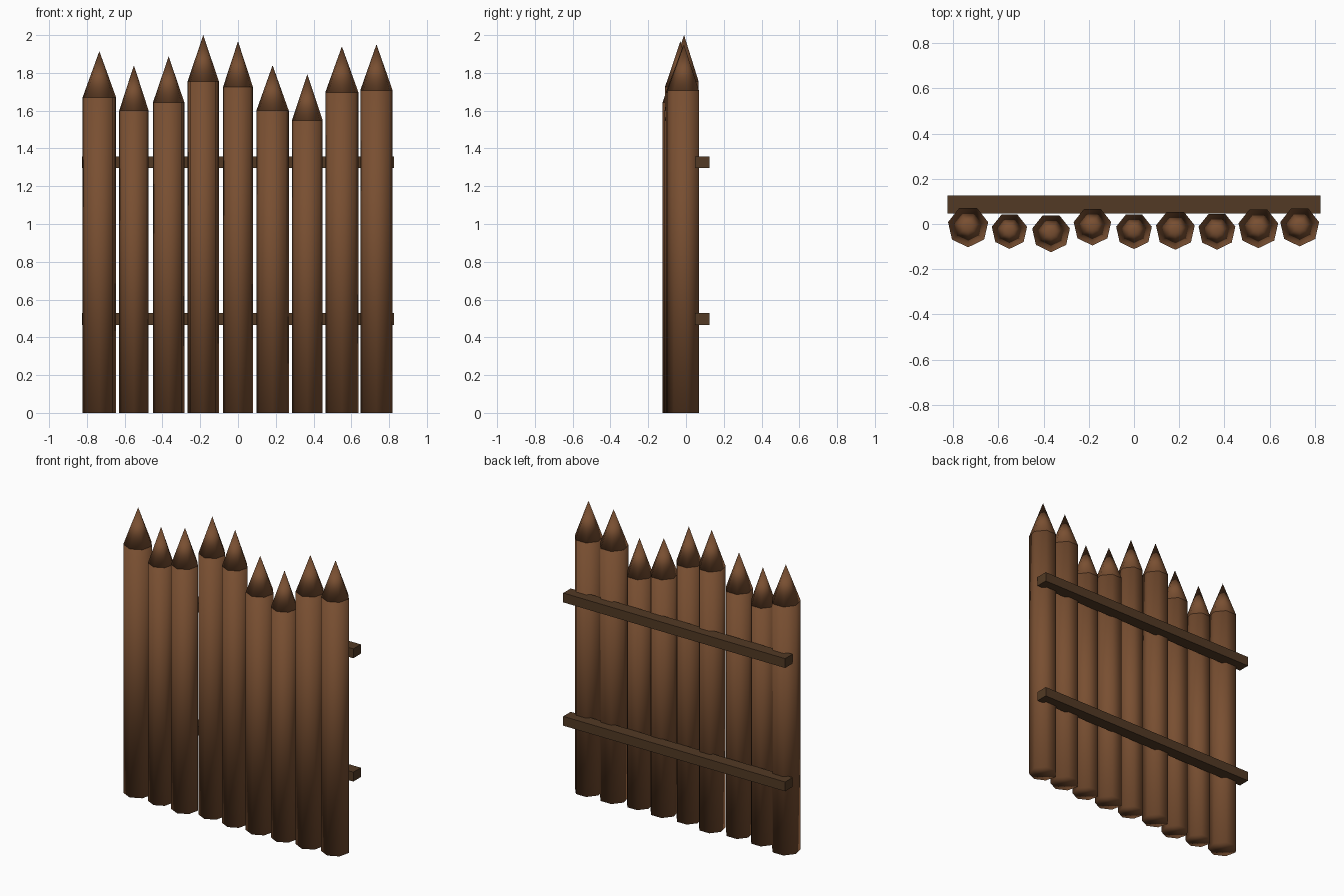
import bpy
import bmesh
import math
from mathutils import Matrix

if "Cube" in bpy.data.objects:
    bpy.data.objects.remove(bpy.data.objects["Cube"])


def material(name, rgb):
    m = bpy.data.materials.new(name)
    m.diffuse_color = (*rgb, 1)
    m.use_nodes = True
    m.node_tree.nodes["Principled BSDF"].inputs["Base Color"].default_value = m.diffuse_color
    return m


log_wood = material("log brown", (0.19, 0.078, 0.031))
rail_wood = material("dark rail brown", (0.085, 0.042, 0.018))


def finish(bm, name, mat, smooth):
    mesh = bpy.data.meshes.new(name)
    for f in bm.faces:
        f.smooth = smooth
    bm.to_mesh(mesh)
    bm.free()
    mesh.materials.append(mat)
    obj = bpy.data.objects.new(name, mesh)
    bpy.context.collection.objects.link(obj)
    return obj


def prism(bm, x, y, z0, z1, r0, r1):
    # seven-sided section with one corner pointing to the front
    bmesh.ops.create_cone(
        bm, cap_ends=True, segments=7, radius1=r0, radius2=r1, depth=z1 - z0,
        matrix=Matrix.Translation((x, y, (z0 + z1) / 2)) @ Matrix.Rotation(math.pi, 4, 'Z'))


# Sharpened logs: x, y, radius, shoulder height, tip height
logs = [
    (-0.734, -0.012, 0.091, 1.670, 1.915),
    (-0.551, -0.030, 0.080, 1.600, 1.840),
    (-0.367, -0.039, 0.0855, 1.643, 1.887),
    (-0.184, -0.010, 0.085, 1.755, 2.000),
    (0.000, -0.030, 0.081, 1.726, 1.967),
    (0.183, -0.026, 0.088, 1.600, 1.840),
    (0.367, -0.030, 0.0835, 1.548, 1.792),
    (0.550, -0.017, 0.090, 1.697, 1.940),
    (0.733, -0.011, 0.088, 1.707, 1.951),
]
for i, (x, y, r, shoulder, tip) in enumerate(logs, 1):
    bm = bmesh.new()
    prism(bm, x, y, 0, shoulder, r, r)
    finish(bm, f"log_shaft_{i}", log_wood, True)
    bm = bmesh.new()
    prism(bm, x, y, shoulder, tip, r, 0)
    bmesh.ops.remove_doubles(bm, verts=bm.verts, dist=1e-4)
    finish(bm, f"log_point_{i}", log_wood, True)

# Two rails across the back
for name, z in (("lower_rail", 0.498), ("upper_rail", 1.327)):
    bm = bmesh.new()
    bmesh.ops.create_cube(
        bm, size=1,
        matrix=Matrix.Translation((0, 0.086, z)) @ Matrix.Diagonal((1.65, 0.079, 0.063, 1)))
    finish(bm, name, rail_wood, False)
